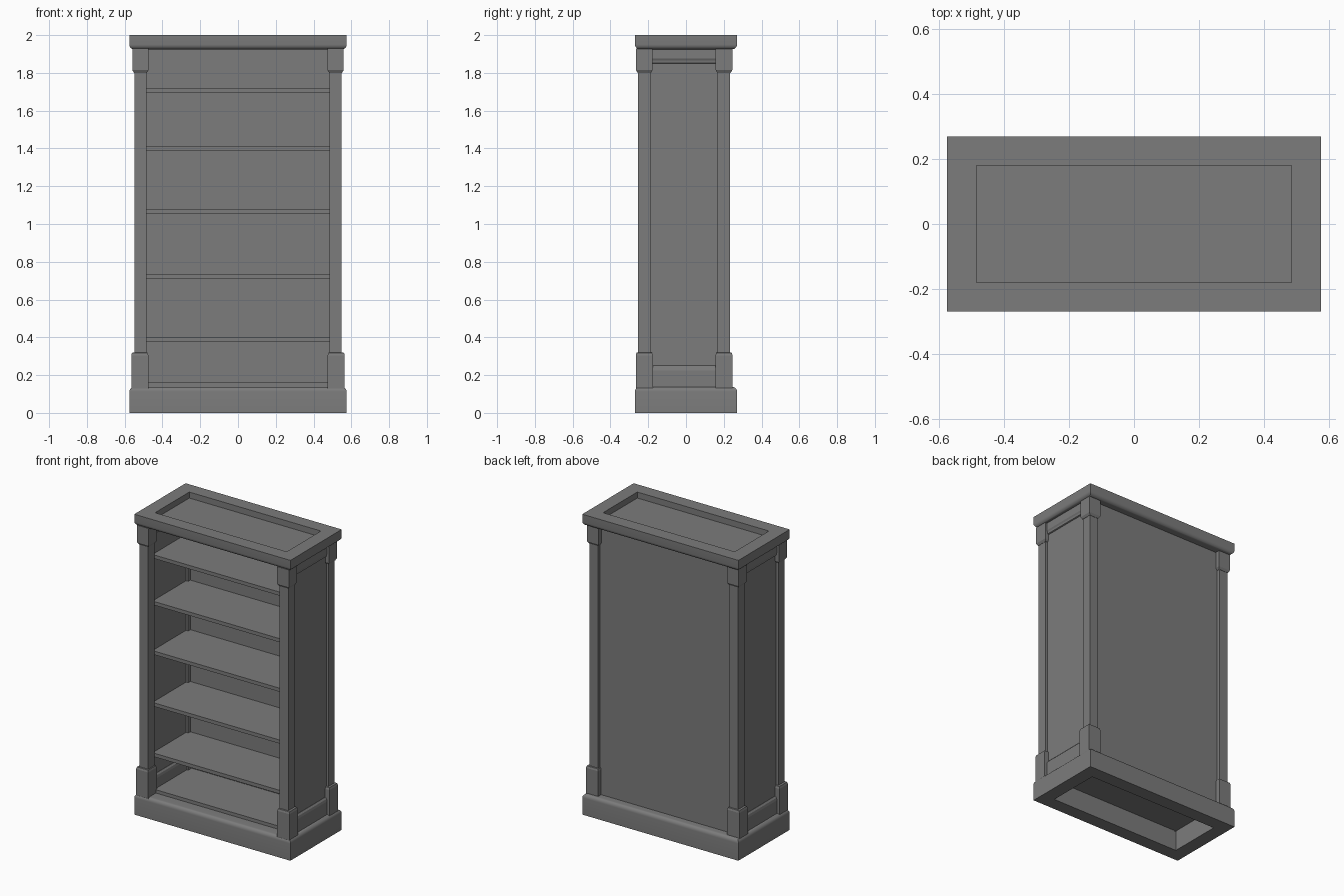
import bpy, bmesh, math

if "Cube" in bpy.data.objects:
    bpy.data.objects.remove(bpy.data.objects["Cube"], do_unlink=True)

grey = bpy.data.materials.new("matte_grey")
grey.use_nodes = True
tone = (0.2, 0.2, 0.2, 1)
grey.diffuse_color = tone
bsdf = grey.node_tree.nodes["Principled BSDF"]
bsdf.inputs["Base Color"].default_value = tone
bsdf.inputs["Roughness"].default_value = 0.8


def loft(name, rings, centre=(0, 0), closed=False):
    """Join rectangular rings (half x, half y, z); cap the ends or close the loop."""
    cx, cy = centre
    bm = bmesh.new()
    loops = [[bm.verts.new((cx + sx * hx, cy + sy * hy, z))
              for sx, sy in ((-1, -1), (1, -1), (1, 1), (-1, 1))]
             for hx, hy, z in rings]
    pairs = list(zip(loops, loops[1:]))
    if closed:
        pairs.append((loops[-1], loops[0]))
    else:
        bm.faces.new(loops[0])
        bm.faces.new(loops[-1])
    for a, b in pairs:
        for i in range(4):
            j = (i + 1) % 4
            bm.faces.new((a[i], a[j], b[j], b[i]))
    bmesh.ops.recalc_face_normals(bm, faces=bm.faces)
    mesh = bpy.data.meshes.new(name)
    bm.to_mesh(mesh)
    bm.free()
    mesh.materials.append(grey)
    obj = bpy.data.objects.new(name, mesh)
    bpy.context.collection.objects.link(obj)
    return obj


def box(name, x0, x1, y0, y1, z0, z1):
    hx, hy = (x1 - x0) / 2, (y1 - y0) / 2
    return loft(name, [(hx, hy, z0), (hx, hy, z1)], ((x0 + x1) / 2, (y0 + y1) / 2))


def rounded(hx, hy, z, r, direction, steps=5):
    """Quarter-round edge rings, from the full width to the narrowed end at z."""
    rings = []
    for i in range(steps + 1):
        a = math.pi / 2 * i / steps
        inset = r * (1 - math.cos(a))
        rings.append((hx - inset, hy - inset, z - direction * r * (1 - math.sin(a))))
    return rings


HX, HY = 0.575, 0.27          # plinth and cornice half sizes
RX, RY = 0.485, 0.18          # recess half sizes

# Hollow plinth with a rounded upper edge
plinth = loft("plinth", [(RX, RY, 0), (HX, HY, 0)] + rounded(HX, HY, 0.138, 0.025, 1)
              + [(RX, RY, 0.138)], closed=True)

# Cornice with a rounded lower edge and a sunken top
cornice = loft("cornice", rounded(HX, HY, 1.925, 0.025, -1)[::-1]
               + [(HX, HY, 2), (RX, RY, 2), (RX, RY, 1.96)])

# Corner posts with capital and foot blocks
for side, sx in (("left", 1), ("right", -1)):
    for end, cy in (("front", -0.221), ("back", 0.201)):
        tag = f"{end}_{side}"
        px = sx * 0.5165
        loft(f"post_{tag}", [(0.032, 0.033, 0.138), (0.032, 0.033, 1.93)], (px, cy))
        loft(f"capital_{tag}", [(0.034, 0.035, 1.80), (0.043, 0.044, 1.815),
                                (0.043, 0.044, 1.93)], (px, cy))
        loft(f"foot_{tag}", [(0.045, 0.045, 0.13), (0.045, 0.045, 0.305),
                             (0.041, 0.041, 0.318), (0.034, 0.035, 0.32)],
             (sx * 0.52, cy))

    # Side panel with lower and upper rails
    mid = (sx * 0.5165, -0.01)
    box(f"side_panel_{side}", *sorted((sx * 0.5, sx * 0.533)), -0.2, 0.18, 0.138, 1.93)
    loft(f"lower_rail_{side}", [(0.031, 0.185, 0.138), (0.031, 0.185, 0.225),
                                (0.027, 0.185, 0.24), (0.018, 0.185, 0.25)], mid)
    loft(f"upper_rail_{side}", [(0.018, 0.185, 1.85), (0.024, 0.185, 1.853),
                                (0.026, 0.185, 1.865), (0.031, 0.185, 1.875),
                                (0.031, 0.185, 1.93)], mid)

# Back panel set in between the rear posts
box("back_panel", -0.5, 0.5, 0.19, 0.214, 0.138, 1.93)

# Shelves
for n, top in enumerate((0.16, 0.40, 0.735, 1.08, 1.41, 1.72)):
    box(f"shelf_{n + 1}", -0.505, 0.505, -0.186, 0.195, top - 0.024, top)

# Smooth only the rounded mouldings
for obj in (plinth, cornice):
    bpy.ops.object.select_all(action="DESELECT")
    obj.select_set(True)
    bpy.context.view_layer.objects.active = obj
    bpy.ops.object.shade_smooth_by_angle(angle=math.radians(30))
